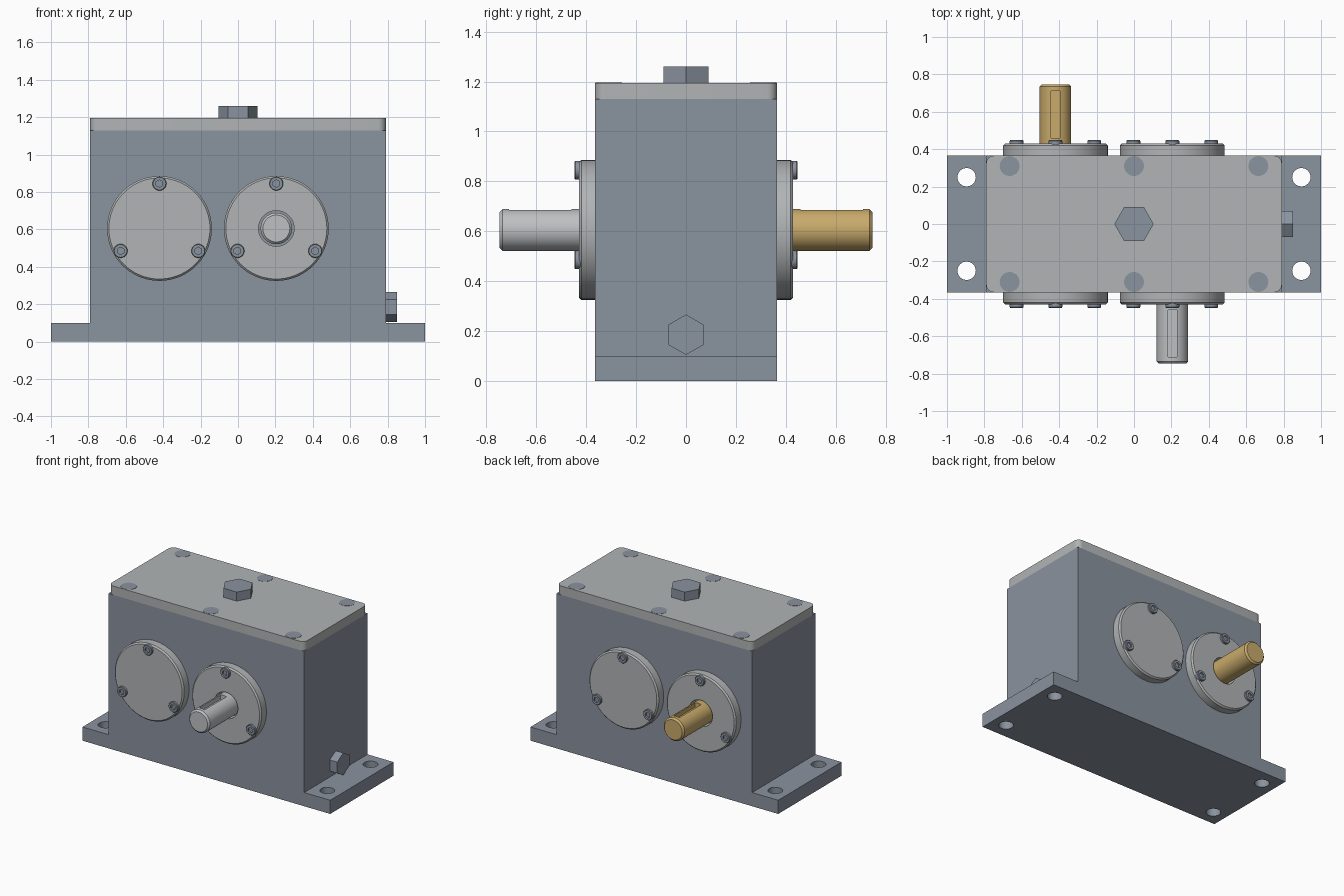
import bpy, bmesh
from math import sin, cos, pi, radians
from mathutils import Matrix, Vector

cube = bpy.data.objects.get("Cube")
if cube:
    bpy.data.objects.remove(cube)


def material(name, rgb):
    # sRGB bytes to linear
    lin = [((c / 255 + 0.055) / 1.055) ** 2.4 for c in rgb] + [1]
    m = bpy.data.materials.new(name)
    m.use_nodes = True
    m.diffuse_color = lin
    m.node_tree.nodes["Principled BSDF"].inputs["Base Color"].default_value = lin
    return m


housing_grey = material("housing_grey", (138, 147, 159))
cover_grey = material("cover_grey", (177, 180, 181))
steel = material("steel", (190, 192, 194))
brass = material("brass", (200, 170, 107))


def finish(name, bm, mat, loc=(0, 0, 0), turn=0):
    bmesh.ops.recalc_face_normals(bm, faces=bm.faces)
    mesh = bpy.data.meshes.new(name)
    bm.to_mesh(mesh)
    bm.free()
    ob = bpy.data.objects.new(name, mesh)
    bpy.context.collection.objects.link(ob)
    ob.location = loc
    ob.rotation_euler.z = turn
    if mat:
        mesh.materials.append(mat)
    return ob


def activate(ob):
    bpy.ops.object.select_all(action="DESELECT")
    ob.select_set(True)
    bpy.context.view_layer.objects.active = ob


def smooth(ob):
    activate(ob)
    bpy.ops.object.shade_smooth_by_angle(angle=radians(30))


def cut(ob, bm):
    # subtract a temporary solid, given in the object's own space
    cutter = finish("cutter", bm, None, ob.location, ob.rotation_euler.z)
    cutter.hide_render = True
    bpy.context.view_layer.update()
    mod = ob.modifiers.new("cut", "BOOLEAN")
    mod.operation = "DIFFERENCE"
    mod.solver = "EXACT"
    mod.object = cutter
    activate(ob)
    bpy.ops.object.modifier_apply(modifier=mod.name)
    bpy.data.objects.remove(cutter)


def box(size, centre=(0, 0, 0)):
    bm = bmesh.new()
    bmesh.ops.create_cube(bm, size=1, matrix=Matrix.Translation(centre) @ Matrix.Diagonal((*size, 1)))
    return bm


def prism(sides, radius, depth, axis="Z", centre=(0, 0, 0), spin=0):
    tilt = {"X": Matrix.Rotation(pi / 2, 4, "Y"), "Y": Matrix.Rotation(pi / 2, 4, "X"), "Z": Matrix()}
    bm = bmesh.new()
    bmesh.ops.create_cone(bm, cap_ends=True, segments=sides, radius1=radius, radius2=radius, depth=depth,
                          matrix=Matrix.Translation(centre) @ tilt[axis] @ Matrix.Rotation(spin, 4, "Z"))
    return bm


def lathe(profile, steps, closed=False):
    # profile of (radius, distance outward); outward is -y
    bm = bmesh.new()
    vs = [bm.verts.new((r, -h, 0)) for r, h in profile]
    edges = [bm.edges.new(p) for p in zip(vs, vs[1:])]
    if closed:
        edges.append(bm.edges.new((vs[-1], vs[0])))
    bmesh.ops.spin(bm, geom=vs + edges, cent=(0, 0, 0), axis=(0, 1, 0), angle=2 * pi, steps=steps)
    bmesh.ops.remove_doubles(bm, verts=bm.verts, dist=1e-4)
    return bm


# Housing: stepped profile with mounting feet, extruded front to back
W, D = 0.79, 0.365
half = [(1, 0), (1, 0.1), (W, 0.1), (W, 1.13)]
outline = half + [(-x, z) for x, z in reversed(half)]
bm = bmesh.new()
face = bm.faces.new([bm.verts.new((x, -D, z)) for x, z in outline])
ext = bmesh.ops.extrude_face_region(bm, geom=[face])
bmesh.ops.translate(bm, vec=(0, 2 * D, 0), verts=[v for v in ext["geom"] if isinstance(v, bmesh.types.BMVert)])
housing = finish("housing", bm, housing_grey)
for sx in (-1, 1):
    for sy in (-1, 1):
        cut(housing, prism(32, 0.049, 0.4, centre=(sx * 0.895, sy * 0.25, 0.05)))
smooth(housing)

# Lid with rounded corners
bm = box((2 * W, 2 * D, 0.065), (0, 0, 1.1625))
upright = [e for e in bm.edges if abs(e.verts[0].co.z - e.verts[1].co.z) > 0.01]
bmesh.ops.bevel(bm, geom=upright, offset=0.04, segments=6, profile=0.5, affect="EDGES")
smooth(finish("lid", bm, cover_grey))

# Lid screws, almost flush
for x in (-0.665, 0, 0.665):
    for y in (-0.31, 0.31):
        smooth(finish("lid_screw", prism(32, 0.053, 0.006), housing_grey, (x, y, 1.1935)))

# Hexagonal filler and drain plugs
finish("filler_plug", prism(6, 0.105, 0.07, spin=pi / 6 * 3), housing_grey, (0, 0, 1.226))
finish("drain_plug", prism(6, 0.081, 0.065, "X"), housing_grey, (W + 0.0275, 0, 0.185))
for name, along in (("filler_plug", "x"), ("drain_plug", "z")):
    # turn each plug so that two corners point along the given axis
    ob = bpy.data.objects[name]
    reach = max(getattr(v.co, along) for v in ob.data.vertices)
    if reach < (0.1 if along == "x" else 0.08):
        ob.data.transform(Matrix.Rotation(pi / 6, 4, "Z" if along == "x" else "X"))

# Socket screw for the bearing covers
screw = finish("cover_screw", lathe([(0, -0.01), (0.037, -0.01), (0.037, 0.014), (0.034, 0.018), (0, 0.018)], 24),
               housing_grey)
cut(screw, prism(6, 0.02, 0.024, "Y", (0, -0.018, 0)))
smooth(screw)
screw_mesh = screw.data
bpy.data.objects.remove(screw)

# Bearing covers, screws and keyed shafts on the front and back
R, T, Z = 0.28, 0.065, 0.605
rim = [(R, 0), (R, T - 0.01), (R - 0.01, T)]
for side, sy, turn, shaft_x, shaft_mat in (("front", -1, 0, 0.205, steel), ("back", 1, pi, -0.42, brass)):
    for x in (-0.42, 0.205):
        bored = x == shaft_x
        bore = [(0.095 if bored else 0, 0)] + rim + [(0.095 if bored else 0, T)]
        smooth(finish(side + "_bearing_cover", lathe(bore, 72, bored), cover_grey, (x, sy * D, Z), turn))
        for a in (90, 210, 330):
            ob = bpy.data.objects.new(side + "_cover_screw", screw_mesh)
            bpy.context.collection.objects.link(ob)
            ob.location = (x + 0.24 * cos(radians(a)), sy * (D + T), Z + 0.24 * sin(radians(a)))
            ob.rotation_euler.z = turn
    r, end = 0.084, 0.382
    shaft = finish(side + "_shaft", lathe([(0, -0.02), (r, -0.02), (r, end - 0.012), (r - 0.012, end), (0, end)], 48),
                   shaft_mat, (shaft_x, sy * D, Z), turn)
    cut(shaft, box((0.048, 0.25, 0.08), (0, -0.22, r + 0.005)))
    smooth(shaft)
